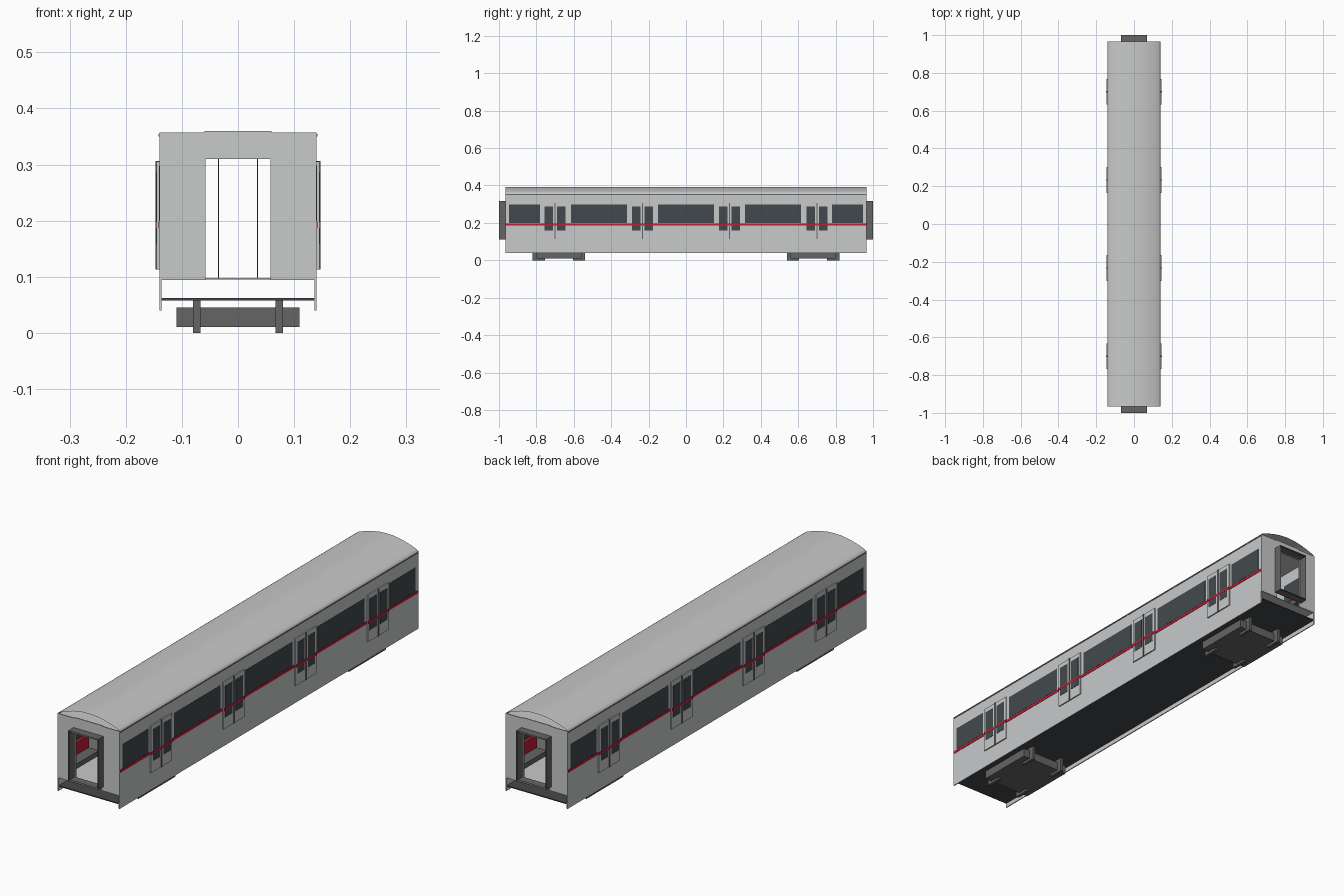
import bpy
import bmesh
import math

if "Cube" in bpy.data.objects:
    bpy.data.objects.remove(bpy.data.objects["Cube"])


def material(name, rgb):
    m = bpy.data.materials.new(name)
    m.diffuse_color = (*rgb, 1)
    m.use_nodes = True
    m.node_tree.nodes["Principled BSDF"].inputs["Base Color"].default_value = m.diffuse_color
    return m


GREY = material("light_grey", (0.58, 0.585, 0.59))
DARK = material("dark_grey", (0.13, 0.13, 0.13))
GLASS = material("slate_glass", (0.055, 0.066, 0.075))
UNDER = material("underfloor_slate", (0.06, 0.064, 0.07))
RED = material("red", (0.52, 0.012, 0.035))


def finish(name, bm, mat):
    mesh = bpy.data.meshes.new(name)
    bm.to_mesh(mesh)
    bm.free()
    mesh.materials.append(mat)
    ob = bpy.data.objects.new(name, mesh)
    bpy.context.collection.objects.link(ob)
    return ob


def boxes(name, mat, items):
    """One object made of boxes given as (x0, x1, y0, y1, z0, z1)."""
    bm = bmesh.new()
    for x0, x1, y0, y1, z0, z1 in items:
        ret = bmesh.ops.create_cube(bm, size=1)
        for v in ret["verts"]:
            v.co = ((x0 + x1) / 2 + v.co.x * (x1 - x0),
                    (y0 + y1) / 2 + v.co.y * (y1 - y0),
                    (z0 + z1) / 2 + v.co.z * (z1 - z0))
    return finish(name, bm, mat)


def flip_x(b):
    return (-b[1], -b[0], *b[2:])


def flip_y(b):
    return (b[0], b[1], -b[3], -b[2], b[4], b[5])


def both_x(items):
    return items + [flip_x(b) for b in items]


def both_y(items):
    return items + [flip_y(b) for b in items]


def sheet(name, mat, profile, y0, y1, closed=False):
    """Open shell: an xz profile drawn out along y."""
    bm = bmesh.new()
    a = [bm.verts.new((x, y0, z)) for x, z in profile]
    b = [bm.verts.new((x, y1, z)) for x, z in profile]
    n = len(profile)
    for i in range(n if closed else n - 1):
        j = (i + 1) % n
        bm.faces.new((a[i], a[j], b[j], b[i]))
    bmesh.ops.recalc_face_normals(bm, faces=bm.faces)
    return finish(name, bm, mat)


L = 0.965      # half length of the body
W = 0.14       # half width of the body
DOORS = (-0.70, -0.233, 0.233, 0.70)

# Side walls, down to the skirt
boxes("side_walls", GREY, both_x([(W - 0.004, W, -L, L, 0.04, 0.352)]))

# Arched roof shell with rounded eaves
half = [(W, 0.35), (W - 0.001, 0.358), (0.131, 0.364), (0.10, 0.375),
        (0.068, 0.384), (0.035, 0.390)]
arch = half + [(0, 0.392)] + [(-x, z) for x, z in reversed(half)]
roof = sheet("roof", GREY, arch[::-1], -L, L)
for p in roof.data.polygons:
    p.use_smooth = True
boxes("gutters", DARK, both_x([(W, W + 0.0015, -L, L, 0.350, 0.354)]))

# Flat ceiling, cabin floor and underfloor
boxes("ceiling", GREY, [(-0.136, 0.136, -L + 0.006, L - 0.006, 0.350, 0.352)])
boxes("cabin_floor", GREY, [(-0.136, 0.136, -L + 0.005, L - 0.005, 0.095, 0.098)])
boxes("underfloor", UNDER, [(-0.136, 0.136, -L, L, 0.058, 0.062)])

# End walls with an open doorway
boxes("end_walls", GREY, both_y(
    both_x([(0.058, W, -L - 0.001, -L + 0.003, 0.094, 0.357)])
    + [(-0.06, 0.06, -L - 0.001, -L + 0.003, 0.31, 0.36)]))

# Gangway tubes between cars
ring = [(-0.068, 0.112), (0.068, 0.112), (0.068, 0.318), (-0.068, 0.318)]
inner = [(x * 0.93, 0.215 + (z - 0.215) * 0.95) for x, z in ring]
for side, s in (("front", -1), ("back", 1)):
    sheet(side + "_gangway", DARK, ring, s * L, s * 1.0, closed=True)
    sheet(side + "_gangway_lining", DARK, inner, s * L, s * 0.999, closed=True)

# Sliding door leaves, seams and edge lines
boxes("doors", GREY, both_x(
    [(W, W + 0.005, c + s - 0.0335, c + s + 0.0335, 0.113, 0.305)
     for c in DOORS for s in (-0.0345, 0.0345)]))
boxes("door_seams", DARK, both_x(
    [(W, W + 0.007, c - 0.003, c + 0.003, 0.113, 0.306) for c in DOORS]))
boxes("door_windows", GLASS, both_x(
    [(W + 0.004, W + 0.006, c + s - 0.023, c + s + 0.023, 0.158, 0.287)
     for c in DOORS for s in (-0.034, 0.034)]))

# Saloon windows, shown on both faces of the wall
SPANS = [(-0.947, -0.78), (-0.615, -0.315), (-0.15, 0.15),
         (0.315, 0.615), (0.78, 0.947)]
boxes("windows", GLASS, both_x(
    [(W - 0.005, W + 0.001, a, b, 0.199, 0.297) for a, b in SPANS]))

# Red waist stripe, carried across the doors
boxes("waist_stripe", RED, both_x(
    [(W, W + 0.0015, -L, L, 0.187, 0.198)]
    + [(W, W + 0.0065, c - 0.068, c + 0.068, 0.187, 0.198) for c in DOORS]))

# Bench seats between the doors, with red backs
BENCHES = [(-0.94, -0.79), (-0.61, -0.32), (-0.145, 0.145),
           (0.32, 0.61), (0.79, 0.94)]
boxes("bench_bases", DARK, both_x(
    [(0.075, 0.134, a, b, 0.135, 0.155) for a, b in BENCHES]))
boxes("bench_backs", RED, both_x(
    [(0.122, 0.134, a, b, 0.155, 0.205) for a, b in BENCHES]))

# Grab poles at the doors
boxes("grab_poles", DARK, both_x(
    [(0.034, 0.036, c - 0.001, c + 0.001, 0.098, 0.35) for c in DOORS]))

# Bogies: flat frame with four wheel blocks each
boxes("bogie_frames", DARK, both_y([(-0.11, 0.11, 0.56, 0.80, 0.01, 0.045)]))
boxes("wheels", DARK, both_y(both_x(
    [(0.067, 0.08, 0.54, 0.605, 0, 0.062),
     (0.067, 0.08, 0.755, 0.82, 0, 0.062)])))
